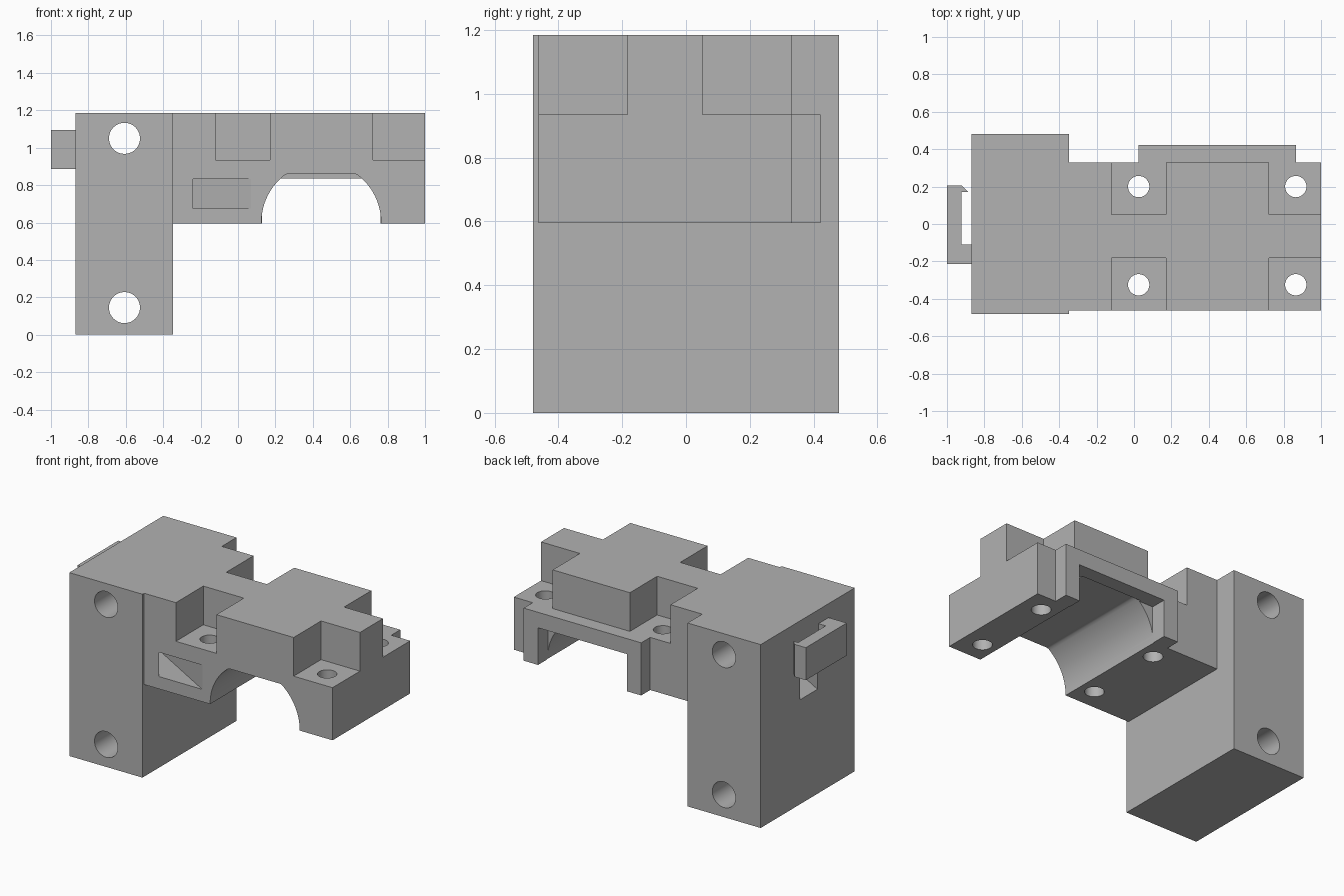
import bpy, bmesh, math
from mathutils import Vector

cube = bpy.data.objects.get("Cube")
if cube:
    bpy.data.objects.remove(cube, do_unlink=True)

grey = bpy.data.materials.new("plain_grey")
grey.use_nodes = True
grey.diffuse_color = (0.445, 0.445, 0.445, 1)
grey.node_tree.nodes["Principled BSDF"].inputs["Base Color"].default_value = (0.445, 0.445, 0.445, 1)


def prism(name, outline, axis, lo, hi):
    """Extrude a 2D outline along x, y or z between lo and hi."""
    place = {"x": lambda a, b: (lo, a, b),
             "y": lambda a, b: (a, lo, b),
             "z": lambda a, b: (a, b, lo)}[axis]
    bm = bmesh.new()
    face = bm.faces.new([bm.verts.new(place(a, b)) for a, b in outline])
    out = bmesh.ops.extrude_face_region(bm, geom=[face])
    shift = Vector([(hi - lo) * (axis == k) for k in "xyz"])
    bmesh.ops.translate(bm, vec=shift, verts=[g for g in out["geom"] if isinstance(g, bmesh.types.BMVert)])
    bmesh.ops.recalc_face_normals(bm, faces=bm.faces)
    mesh = bpy.data.meshes.new(name)
    bm.to_mesh(mesh)
    bm.free()
    mesh.materials.append(grey)
    obj = bpy.data.objects.new(name, mesh)
    bpy.context.collection.objects.link(obj)
    return obj


def box(name, x0, x1, y0, y1, z0, z1):
    return prism(name, [(x0, y0), (x1, y0), (x1, y1), (x0, y1)], "z", z0, z1)


def circle(a, b, r, n=48):
    return [(a + r * math.cos(math.tau * i / n), b + r * math.sin(math.tau * i / n)) for i in range(n)]


def combine(target, tool, operation):
    mod = target.modifiers.new("combine", "BOOLEAN")
    mod.operation = operation
    mod.solver = "EXACT"
    mod.object = tool
    bpy.context.view_layer.objects.active = target
    bpy.ops.object.modifier_apply(modifier=mod.name)
    bpy.data.objects.remove(tool, do_unlink=True)


def cut(tool):
    combine(body, tool, "DIFFERENCE")


# Upright block with the arm and rear flange joined on
body = box("bracket_body", -0.87, -0.347, -0.48, 0.48, 0, 1.185)
combine(body, box("arm", -0.5, 1, -0.463, 0.33, 0.595, 1.185), "UNION")
combine(body, box("rear_flange", 0.025, 0.865, 0.25, 0.422, 0.595, 0.935), "UNION")

# Arch with a flattened crown, and the square opening behind it
arch = [(0.765, 0.5)]
for i in range(65):
    t = math.pi * i / 64
    arch.append((0.445 + 0.32 * math.cos(t), min(0.86, 0.6 + 0.32 * math.sin(t))))
arch.append((0.125, 0.5))
cut(prism("arch_cutter", arch, "y", -0.6, 0.33))
cut(box("opening_cutter", 0.128, 0.762, 0.32, 0.6, 0.5, 0.835))

# Corner seats and their screw holes
for x0, x1, hole_x in ((-0.12, 0.17, 0.025), (0.722, 1.1, 0.865)):
    for y0, y1, hole_y in ((-0.6, -0.183, -0.325), (0.052, 0.6, 0.2)):
        cut(box("seat_cutter", x0, x1, y0, y1, 0.935, 1.3))
        cut(prism("screw_cutter", circle(hole_x, hole_y, 0.057), "z", 0.4, 1.3))

# Mounting holes through the block
for z in (0.145, 1.05):
    cut(prism("mount_cutter", circle(-0.607, z, 0.083), "y", -0.6, 0.6))

# Slanted cable channel from the outer face to the arm front
slope = math.tan(math.radians(30))
x0, x1 = -1.0, 0.4
near, far = -0.1 - slope * 0.87, 0.079 - slope * 0.87
channel = [(x, c - slope * x) for x, c in ((x0, near), (x1, near), (x1, far), (x0, far))]
cut(prism("channel_cutter", channel, "z", 0.675, 0.832))

# Cable hook on the outer face
hook = [(-0.87, -0.213), (-0.87, -0.11), (-0.922, -0.11), (-0.922, 0.172),
        (-0.888, 0.172), (-0.92, 0.205), (-1, 0.205), (-1, -0.213)]
clip = prism("cable_hook", hook, "z", 0.885, 1.095)

# Smooth the round walls, keep the edges crisp
bpy.ops.object.select_all(action="DESELECT")
for obj in (body, clip):
    obj.select_set(True)
bpy.context.view_layer.objects.active = body
bpy.ops.object.shade_smooth_by_angle(angle=math.radians(25))
